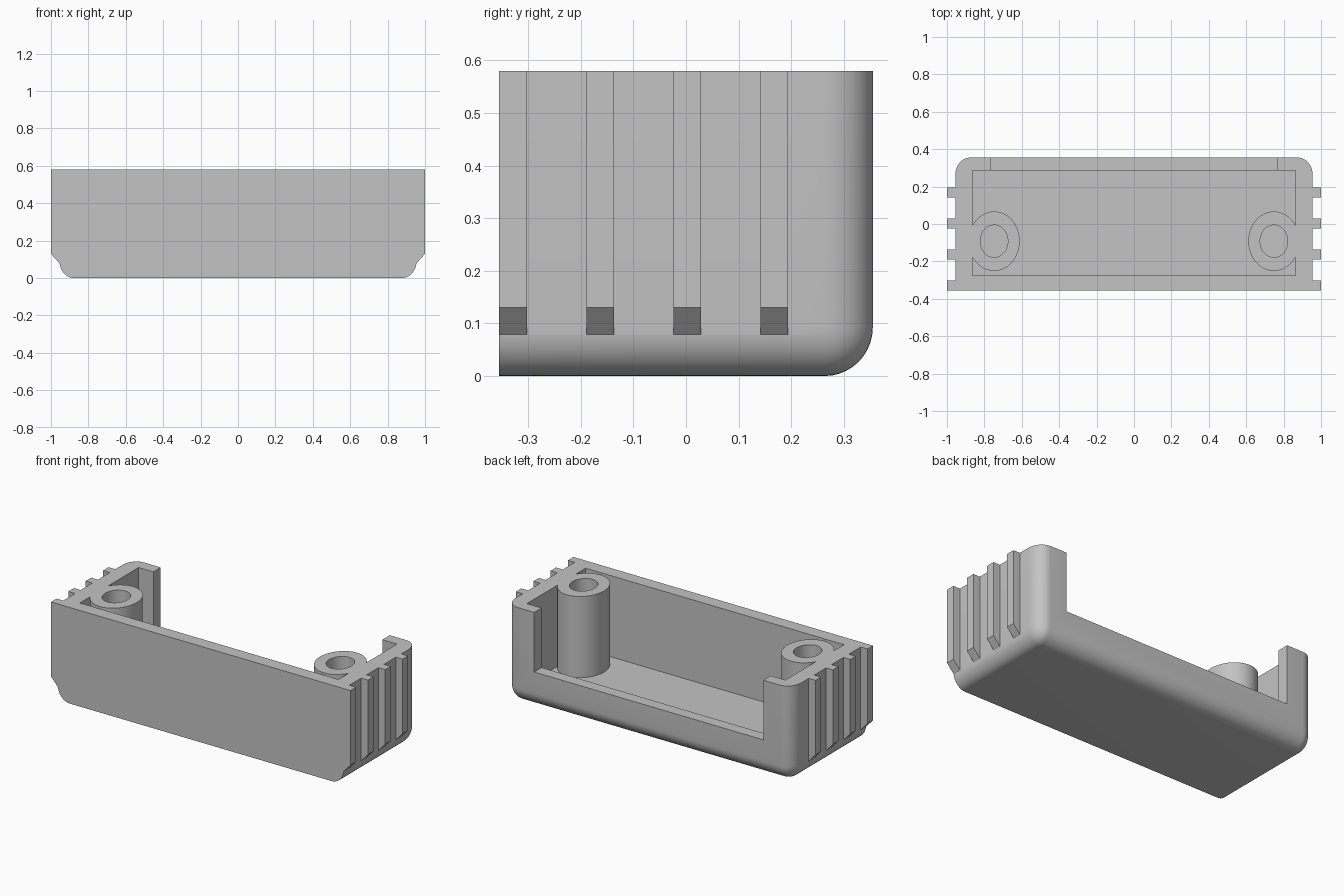
import bpy, bmesh, math
from mathutils import Matrix, Vector

TOP, FLOOR, SILL = 0.58, 0.09, 0.22
FRONT, BACK, SIDE = -0.355, 0.355, 0.955
SQUASH = 0.86  # rounded features are narrower in x than in y

old = bpy.data.objects.get("Cube")
if old:
    bpy.data.objects.remove(old, do_unlink=True)

grey = bpy.data.materials.new("grey_plastic")
grey.use_nodes = True
colour = (0.55, 0.55, 0.55, 1)
grey.diffuse_color = colour
grey.node_tree.nodes["Principled BSDF"].inputs["Base Color"].default_value = colour


def finish(bm, name):
    bmesh.ops.recalc_face_normals(bm, faces=bm.faces)
    mesh = bpy.data.meshes.new(name)
    bm.to_mesh(mesh)
    bm.free()
    mesh.materials.append(grey)
    ob = bpy.data.objects.new(name, mesh)
    bpy.context.collection.objects.link(ob)
    return ob


def box_bm(x0, x1, y0, y1, z0, z1):
    bm = bmesh.new()
    bmesh.ops.create_cube(bm, size=1)
    for v in bm.verts:
        v.co = Vector((x1 if v.co.x > 0 else x0,
                       y1 if v.co.y > 0 else y0,
                       z1 if v.co.z > 0 else z0))
    return bm


def cylinder(name, x, y, radius, z0, z1):
    bm = bmesh.new()
    bmesh.ops.create_cone(bm, cap_ends=True, segments=48, radius1=radius,
                          radius2=radius, depth=z1 - z0)
    bmesh.ops.transform(bm, verts=bm.verts,
                        matrix=Matrix.Translation((x, y, (z0 + z1) / 2))
                        @ Matrix.Diagonal((SQUASH, 1, 1, 1)))
    return finish(bm, name)


def rib(side, y0, y1):
    # upright bar with a sloped foot
    profile = [(0.94, 0.063), (1, 0.13), (1, TOP), (0.91, TOP), (0.91, 0.12)]
    bm = bmesh.new()
    face = bm.faces.new([bm.verts.new((side * x, y0, z)) for x, z in profile])
    out = bmesh.ops.extrude_face_region(bm, geom=[face])
    moved = [g for g in out["geom"] if isinstance(g, bmesh.types.BMVert)]
    bmesh.ops.translate(bm, verts=moved, vec=(0, y1 - y0, 0))
    return finish(bm, "side_rib")


def combine(target, tool, operation):
    tool.hide_render = True
    mod = target.modifiers.new("combine", "BOOLEAN")
    mod.operation, mod.object, mod.solver = operation, tool, "EXACT"
    bpy.context.view_layer.objects.active = target
    bpy.ops.object.modifier_apply(modifier=mod.name)
    bpy.data.objects.remove(tool, do_unlink=True)


# Outer shell: rounded at the bottom, the sides and the back corners
bm = box_bm(-SIDE / SQUASH, SIDE / SQUASH, FRONT, BACK, 0, TOP)
rounded = []
for e in bm.edges:
    a, b = (v.co for v in e.verts)
    mid = (a + b) / 2
    low = mid.z < 0.01 and mid.y > FRONT + 0.01
    corner = abs(a.z - b.z) > 0.1 and mid.y > 0
    if low or corner:
        rounded.append(e)
bmesh.ops.bevel(bm, geom=rounded, offset=0.092, segments=10, profile=0.5,
                affect="EDGES", clamp_overlap=True)
bmesh.ops.scale(bm, verts=bm.verts, vec=(SQUASH, 1, 1))
housing = finish(bm, "housing")

# Hollow interior and the wide opening in the back wall
combine(housing, finish(box_bm(-0.863, 0.863, -0.275, 0.285, FLOOR, 1), "cavity"),
        "DIFFERENCE")
combine(housing, finish(box_bm(-0.765, 0.765, 0.2, 0.5, SILL, 1), "back_opening"),
        "DIFFERENCE")

# Screw posts and side ribs
for side in (-1, 1):
    x, y = side * 0.748, -0.092
    combine(housing, cylinder("post", x, y, 0.159, FLOOR - 0.03, TOP), "UNION")
    combine(housing, cylinder("post_hole", x, y, 0.086, FLOOR, 1), "DIFFERENCE")
    for i in range(4):
        y0 = FRONT + i * 0.1655
        combine(housing, rib(side, y0, y0 + 0.0525), "UNION")

bpy.ops.object.select_all(action="DESELECT")
housing.select_set(True)
bpy.context.view_layer.objects.active = housing
bpy.ops.object.shade_smooth_by_angle(angle=math.radians(30))
